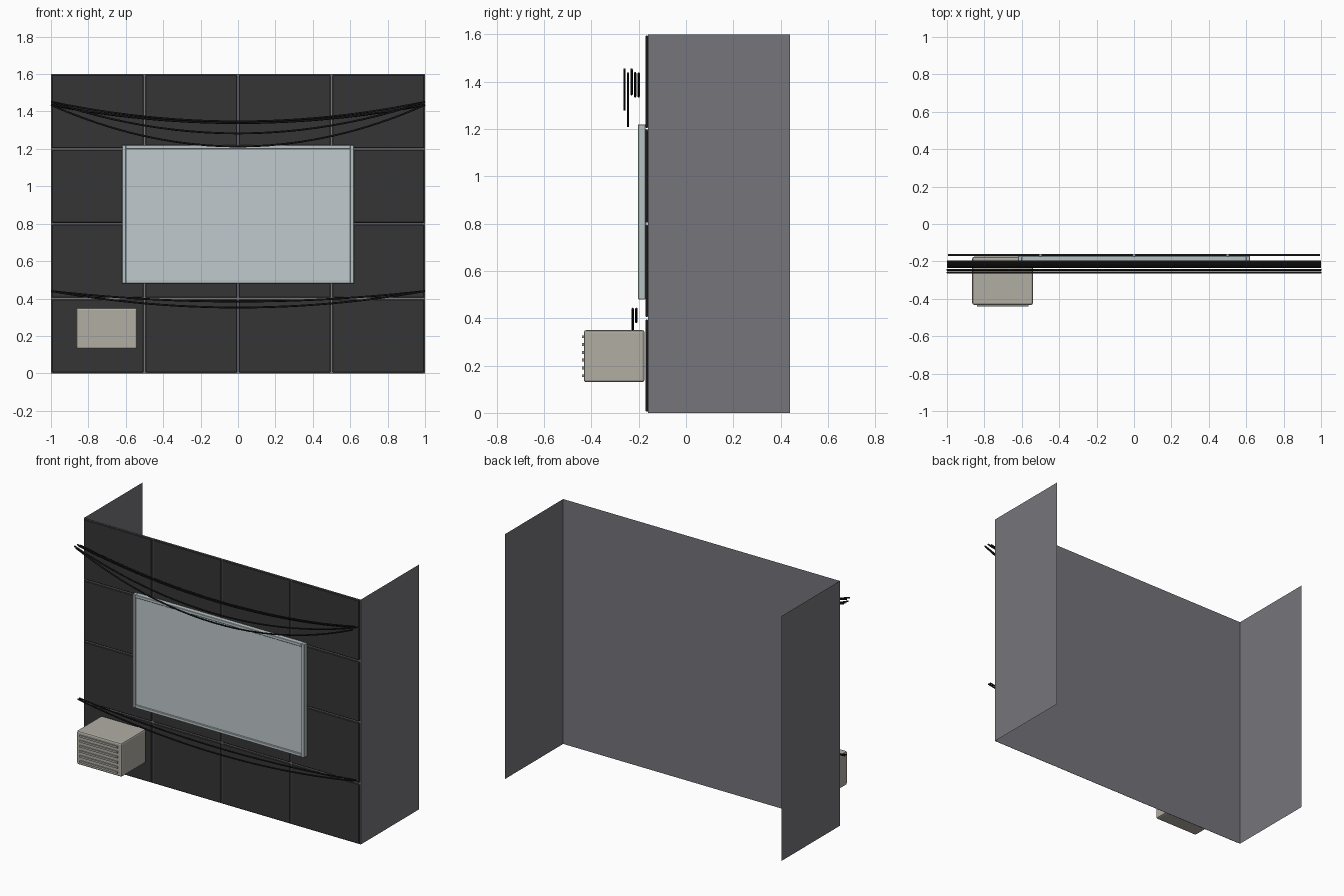
import bpy, bmesh

if "Cube" in bpy.data.objects:
    bpy.data.objects.remove(bpy.data.objects["Cube"])


def material(name, rgb):
    m = bpy.data.materials.new(name)
    m.diffuse_color = (*rgb, 1)
    m.use_nodes = True
    m.node_tree.nodes["Principled BSDF"].inputs["Base Color"].default_value = m.diffuse_color
    return m


WALL = material("wall_grey", (0.18, 0.177, 0.195))
TILE = material("tile_charcoal", (0.036, 0.036, 0.036))
GLASS = material("pale_glass", (0.53, 0.59, 0.61))
FRAME = material("frame_grey", (0.47, 0.54, 0.55))
BEIGE = material("unit_beige", (0.44, 0.42, 0.37))
BLACK = material("cable_black", (0.01, 0.01, 0.01))


def mesh_object(name, bm, mat):
    me = bpy.data.meshes.new(name)
    bm.to_mesh(me)
    bm.free()
    me.materials.append(mat)
    ob = bpy.data.objects.new(name, me)
    bpy.context.collection.objects.link(ob)
    return ob


def box(name, lo, hi, mat, bevel=0.0, segments=1):
    bm = bmesh.new()
    bmesh.ops.create_cube(bm, size=1)
    for v in bm.verts:
        for i in range(3):
            v.co[i] = lo[i] if v.co[i] < 0 else hi[i]
    if bevel:
        bmesh.ops.bevel(bm, geom=bm.edges[:], offset=bevel, segments=segments,
                        profile=0.5, affect='EDGES')
    return mesh_object(name, bm, mat)


# Thin U-shaped wall: left side, front sheet, right side
bm = bmesh.new()
path = [(-1, 0.44), (-1, -0.16), (1, -0.16), (1, 0.44)]
cols = [[bm.verts.new((x, y, z)) for z in (0, 1.6)] for x, y in path]
for a, b in zip(cols, cols[1:]):
    bm.faces.new((a[0], b[0], b[1], a[1]))
mesh_object("building_wall", bm, WALL)

# Cladding panels, 4 x 4 with narrow seams
for i in range(4):
    for j in range(4):
        x, z = -1 + 0.5 * i, 0.4 * j
        box("cladding_panel", (x + 0.005, -0.171, z + 0.005),
            (x + 0.495, -0.1605, z + 0.395), TILE, 0.003)

# Window
box("window_glass", (-0.6, -0.195, 0.5), (0.6, -0.1605, 1.2), GLASS)
for s in (-1, 1):
    xs = sorted((s * 0.6, s * 0.62))
    box("window_frame_side", (xs[0], -0.203, 0.48), (xs[1], -0.171, 1.22), FRAME, 0.002)
for z in (0.48, 1.2):
    box("window_frame_rail", (-0.6, -0.203, z), (0.6, -0.171, z + 0.02), FRAME, 0.002)

# Air conditioning unit with front slats
unit = box("air_unit_body", (-0.865, -0.432, 0.13), (-0.54, -0.175, 0.35), BEIGE, 0.01, 2)
for k in range(6):
    z = 0.157 + 0.033 * k
    box("air_unit_slat", (-0.84, -0.44, z - 0.006), (-0.565, -0.43, z + 0.006), BEIGE)


# Sagging cables: (y, end height, lowest height)
def cable(y, end, low):
    cu = bpy.data.curves.new("cable", 'CURVE')
    cu.dimensions = '3D'
    cu.bevel_depth = 0.005
    cu.bevel_resolution = 2
    cu.use_fill_caps = True
    n = 24
    sp = cu.splines.new('POLY')
    sp.points.add(n)
    for i, p in enumerate(sp.points):
        x = -1 + 2 * i / n
        p.co = (x, y, low + (end - low) * x * x, 1)
    cu.materials.append(BLACK)
    bpy.context.collection.objects.link(bpy.data.objects.new("cable", cu))


for c in [(-0.26, 1.452, 1.283), (-0.245, 1.435, 1.213), (-0.23, 1.452, 1.347),
          (-0.215, 1.437, 1.338), (-0.2, 1.435, 1.338),
          (-0.225, 0.44, 0.352), (-0.21, 0.44, 0.384)]:
    cable(*c)
